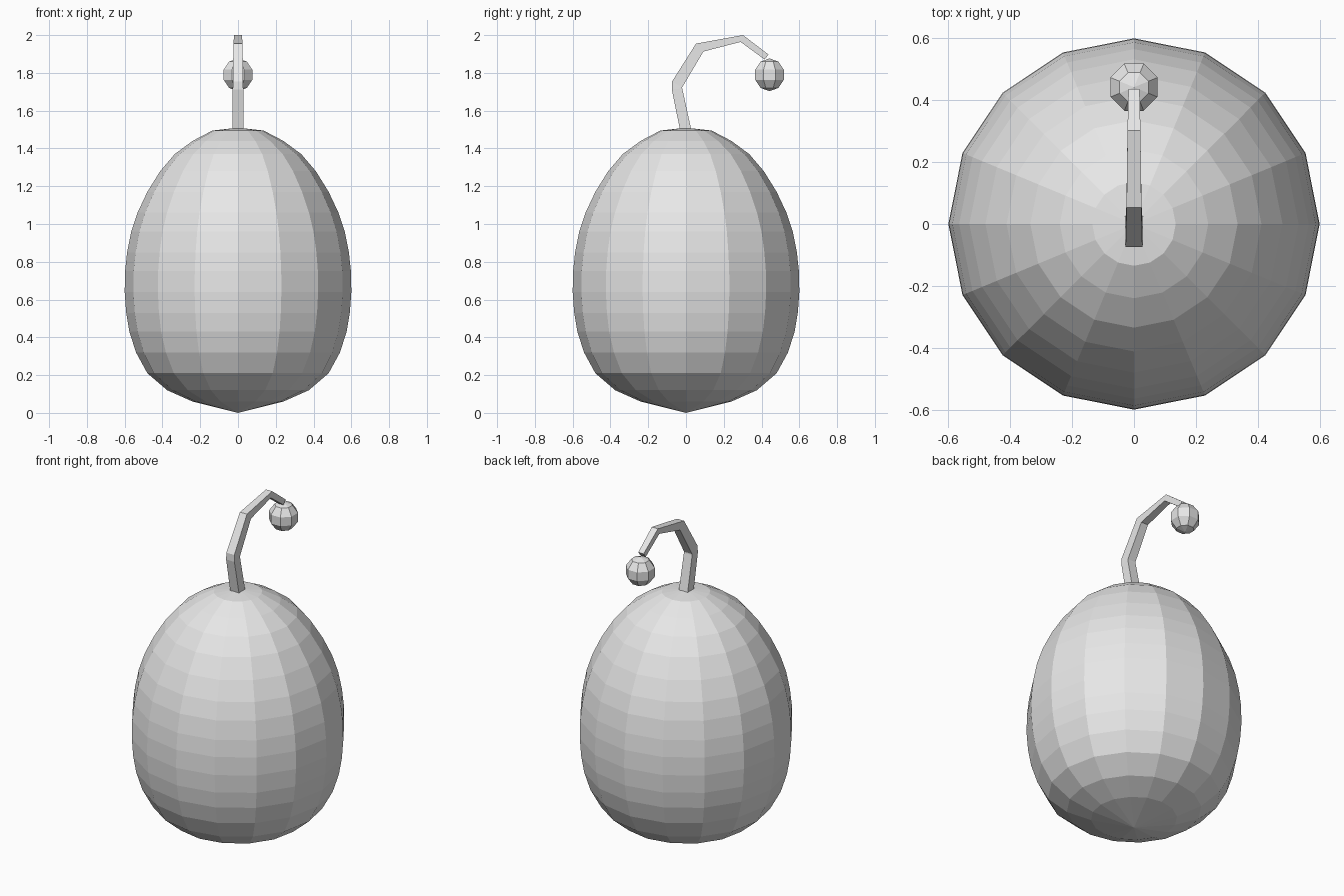
import bpy, bmesh, math
from mathutils import Matrix

if "Cube" in bpy.data.objects:
    bpy.data.objects.remove(bpy.data.objects["Cube"])

grey = bpy.data.materials.new("light_grey")
grey.diffuse_color = (0.8, 0.8, 0.8, 1)
grey.use_nodes = True
grey.node_tree.nodes["Principled BSDF"].inputs["Base Color"].default_value = grey.diffuse_color


def finish(name, bm):
    """Turn a bmesh into a flat-shaded object."""
    bmesh.ops.recalc_face_normals(bm, faces=bm.faces[:])
    mesh = bpy.data.meshes.new(name)
    bm.to_mesh(mesh)
    bm.free()
    mesh.materials.append(grey)
    obj = bpy.data.objects.new(name, mesh)
    bpy.context.collection.objects.link(obj)


def skin(bm, rings):
    """Join successive closed rings with quads."""
    for a, b in zip(rings, rings[1:]):
        n = len(a)
        for i in range(n):
            j = (i + 1) % n
            bm.faces.new((a[i], a[j], b[j], b[i]))


# Egg-shaped body: 16-sided lathe of (radius, height)
PROFILE = [(0.24, 0.06), (0.375, 0.12), (0.48, 0.21), (0.54, 0.32),
           (0.575, 0.43), (0.592, 0.53), (0.60, 0.64), (0.598, 0.75),
           (0.587, 0.85), (0.565, 0.96), (0.532, 1.06), (0.48, 1.17),
           (0.412, 1.28), (0.335, 1.37), (0.24, 1.44), (0.135, 1.495)]
SIDES = 16
bm = bmesh.new()
rings = [[bm.verts.new((r * math.cos(math.tau * i / SIDES),
                        r * math.sin(math.tau * i / SIDES), z))
          for i in range(SIDES)] for r, z in PROFILE]
skin(bm, rings)
for z, ring in ((0.0, rings[0]), (1.51, rings[-1])):
    pole = bm.verts.new((0, 0, z))
    for i in range(SIDES):
        bm.faces.new((ring[i], ring[(i + 1) % SIDES], pole))
finish("body", bm)

# Bent square stem: (outer y, outer z, inner y, inner z, half width)
STEM = [(-0.024, 1.46, 0.034, 1.47, 0.03),
        (-0.075, 1.712, -0.020, 1.718, 0.028),
        (-0.074, 1.754, -0.020, 1.724, 0.027),
        (0.053, 1.955, 0.092, 1.913, 0.024),
        (0.302, 2.0, 0.289, 1.964, 0.021),
        (0.437, 1.897, 0.416, 1.871, 0.018)]
bm = bmesh.new()
rings = [[bm.verts.new(p) for p in ((-w, oy, oz), (w, oy, oz),
                                    (w, iy, iz), (-w, iy, iz))]
         for oy, oz, iy, iz, w in STEM]
skin(bm, rings)
bm.faces.new(rings[0])
bm.faces.new(rings[-1])
finish("stem", bm)

# Faceted bead hanging at the stem tip
bm = bmesh.new()
bmesh.ops.create_uvsphere(
    bm, u_segments=8, v_segments=5, radius=0.0865,
    matrix=Matrix.Translation((0, 0.442, 1.79)) @ Matrix.Rotation(math.pi / 8, 4, 'Z'))
finish("bead", bm)
